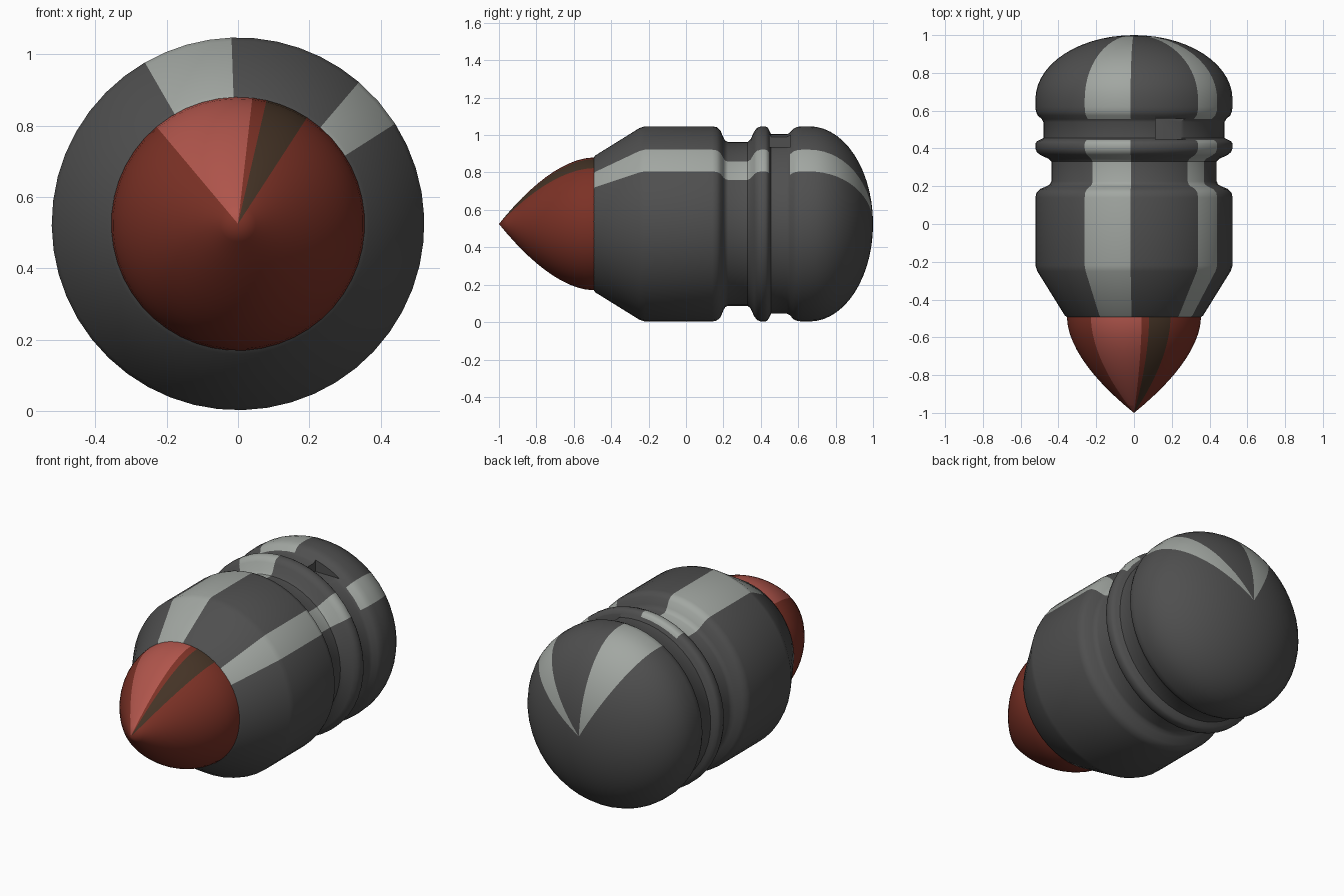
import bpy, bmesh, math

if "Cube" in bpy.data.objects:
    bpy.data.objects.remove(bpy.data.objects["Cube"])

AXIS_Z = 0.525   # height of the axis of revolution, which runs along y


def material(name, rgb):
    m = bpy.data.materials.new(name)
    m.diffuse_color = (*rgb, 1)
    m.use_nodes = True
    m.node_tree.nodes["Principled BSDF"].inputs["Base Color"].default_value = m.diffuse_color
    return m


dark_grey = material("dark grey", (0.078, 0.078, 0.078))
pale_grey = material("pale grey", (0.36, 0.385, 0.36))
deep_red = material("deep red", (0.20, 0.031, 0.019))
light_red = material("light red", (0.44, 0.092, 0.072))
brown = material("brown", (0.058, 0.033, 0.019))


def ring_angles(breaks, step=7.5):
    """Degrees clockwise from the top, with an edge on every break."""
    out = []
    for a, b in zip(breaks, breaks[1:] + [breaks[0] + 360]):
        n = max(1, round((b - a) / step))
        out += [a + (b - a) * i / n for i in range(n)]
    return out


def revolve(name, profile, breaks, mats, rule):
    """Spin (y, radius) points about the axis; rule(angle, y) picks the material."""
    angles = ring_angles(breaks)
    count = len(angles)
    bm = bmesh.new()
    rings = []
    for y, r in profile:
        if r == 0:
            rings.append([bm.verts.new((0, y, AXIS_Z))] * count)
        else:
            rings.append([bm.verts.new((r * math.sin(math.radians(a)), y,
                                        AXIS_Z + r * math.cos(math.radians(a))))
                          for a in angles])
    for k in range(len(profile) - 1):
        y_mid = (profile[k][0] + profile[k + 1][0]) / 2
        for i in range(count):
            j = (i + 1) % count
            quad = [rings[k][i], rings[k][j], rings[k + 1][j], rings[k + 1][i]]
            f = bm.faces.new(list(dict.fromkeys(quad)))
            end = angles[j] if j else angles[0] + 360
            f.material_index = rule((angles[i] + end) / 2, y_mid)
    bmesh.ops.recalc_face_normals(bm, faces=bm.faces)
    me = bpy.data.meshes.new(name)
    bm.to_mesh(me)
    bm.free()
    for m in mats:
        me.materials.append(m)
    ob = bpy.data.objects.new(name, me)
    bpy.context.collection.objects.link(ob)
    return ob


def activate(ob):
    bpy.ops.object.select_all(action='DESELECT')
    ob.select_set(True)
    bpy.context.view_layer.objects.active = ob


# Pointed nose with a highlight wedge and a brown wedge
nose_profile = [(-1 + 0.5 * i / 12, 0.355 * (1 - (1 - i / 12) ** 1.75)) for i in range(13)]
nose_profile += [(-0.48, 0.355), (-0.48, 0)]


def nose_rule(a, y):
    return 1 if -40 < a < 6.5 else 2 if 13 < a < 33 else 0


nose = revolve("nose_cone", nose_profile, [-40, 6.5, 13, 33],
               [deep_red, light_red, brown], nose_rule)

# Casing: taper, barrel, two grooves around a ridge, elliptical rear dome
casing_profile = [(-0.495, 0), (-0.495, 0.352), (-0.485, 0.366), (-0.25, 0.512),
                  (-0.22, 0.522), (0.14, 0.522), (0.165, 0.517), (0.185, 0.498),
                  (0.2, 0.462), (0.21, 0.445), (0.225, 0.438), (0.33, 0.438),
                  (0.345, 0.452), (0.365, 0.495), (0.38, 0.514), (0.4, 0.522),
                  (0.425, 0.522), (0.437, 0.515), (0.445, 0.5), (0.455, 0.48),
                  (0.54, 0.48), (0.555, 0.488), (0.575, 0.51), (0.595, 0.519),
                  (0.62, 0.522)]
casing_profile += [(0.66 + 0.34 * math.sin(t), 0.522 * math.cos(t))
                   for t in (math.pi / 2 * i / 14 for i in range(14))]
casing_profile.append((1, 0))


def casing_rule(a, y):
    striped = -30 < a < -2 or 40.5 < a < 57.5
    return 1 if striped and y > -0.494 and not 0.445 < y < 0.555 else 0


casing = revolve("casing", casing_profile, [-30, -2, 40.5, 57.5],
                 [dark_grey, pale_grey], casing_rule)

# Notch cut into the rear groove
bpy.ops.mesh.primitive_cube_add(size=1, location=(0.265, 0.503, 1.085))
cutter = bpy.context.object
cutter.name = "notch_cutter"
cutter.scale = (0.3, 0.112, 0.3)
cutter.data.materials.append(dark_grey)
cutter.hide_render = True
activate(casing)
mod = casing.modifiers.new("notch", 'BOOLEAN')
mod.operation = 'DIFFERENCE'
mod.solver = 'EXACT'
mod.object = cutter
bpy.ops.object.modifier_apply(modifier=mod.name)
bpy.data.objects.remove(cutter)

for ob in (nose, casing):
    activate(ob)
    bpy.ops.object.shade_smooth_by_angle(angle=math.radians(35))
